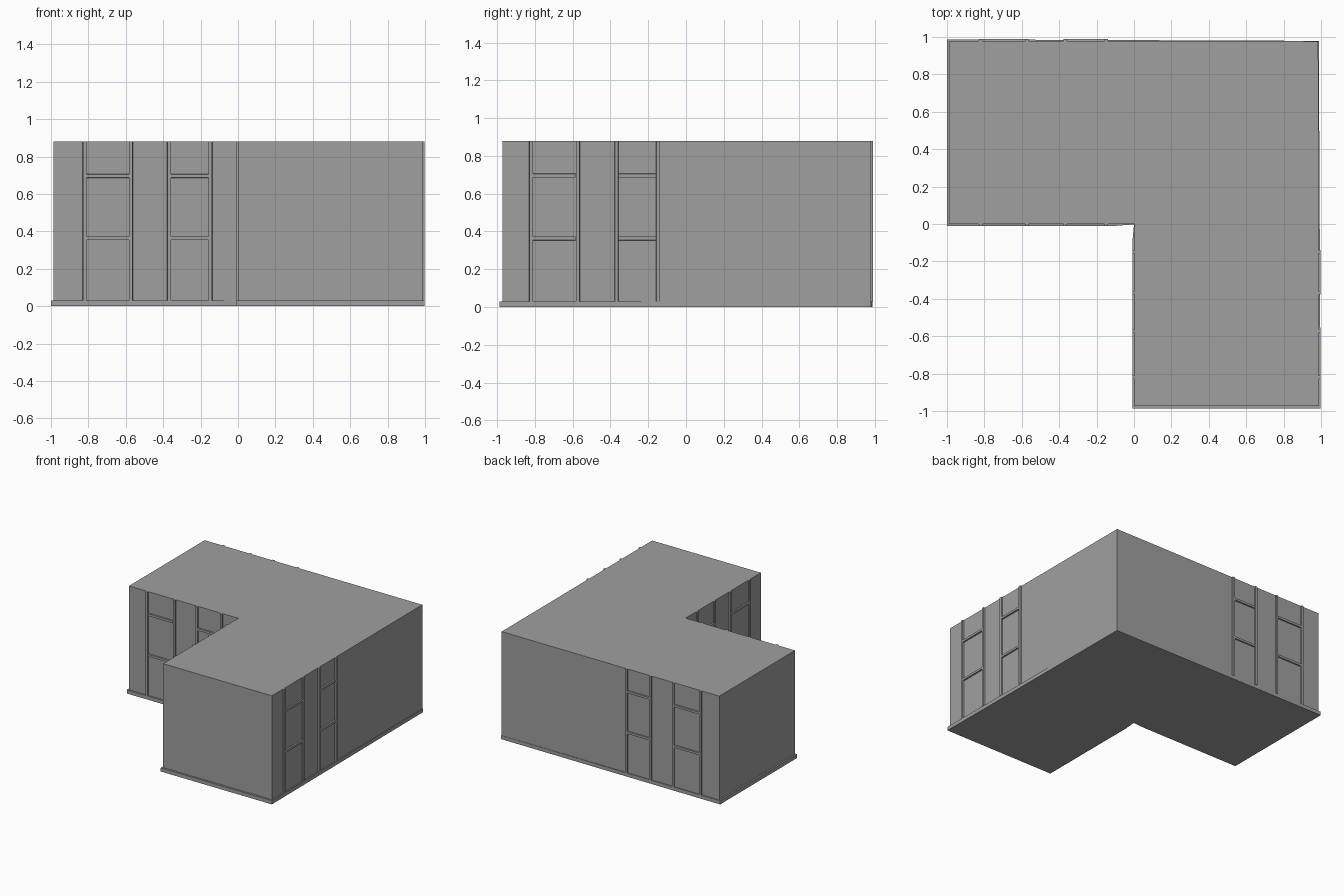
import bpy, bmesh
from mathutils import Vector

cube = bpy.data.objects.get("Cube")
if cube:
    bpy.data.objects.remove(cube, do_unlink=True)

HEIGHT, BASE = 0.88, 0.03

grey = bpy.data.materials.new("wall_grey")
grey.use_nodes = True
colour = (0.35, 0.35, 0.35, 1)
grey.diffuse_color = colour
grey.node_tree.nodes["Principled BSDF"].inputs["Base Color"].default_value = colour


def make_object(name, bm):
    bmesh.ops.recalc_face_normals(bm, faces=bm.faces)
    mesh = bpy.data.meshes.new(name)
    bm.to_mesh(mesh)
    bm.free()
    mesh.materials.append(grey)
    obj = bpy.data.objects.new(name, mesh)
    bpy.context.collection.objects.link(obj)
    return obj


def prism(name, outline, z0, z1):
    """Closed block made by raising a flat outline."""
    bm = bmesh.new()
    face = bm.faces.new([bm.verts.new((x, y, z0)) for x, y in outline])
    top = bmesh.ops.extrude_face_region(bm, geom=[face])["geom"]
    for v in top:
        if isinstance(v, bmesh.types.BMVert):
            v.co.z = z1
    return make_object(name, bm)


# L-shaped building block, with a plinth that fades out at the plain corner
prism("building_walls", [(-0.987, 0), (0.003, 0), (0.003, -0.972), (0.987, -0.972),
                         (0.985, 0.977), (-0.987, 0.979)], BASE, HEIGHT)
prism("plinth", [(-1, -0.01), (-0.1, -0.01), (0, -0.002), (-0.009, -0.1), (-0.009, -0.987),
                 (0.998, -0.987), (0.988, 0.979), (-1, 0.987)], 0, BASE)

POSTS = (-0.82, -0.573, -0.368, -0.148)
RAILS = (0.363, 0.696)
WIDTH, PROUD, TAPER = 0.022, 0.011, 0.002


def bar(bm, origin, along, out, u0, u1, z0, z1, taper_u, taper_z):
    """Box against a wall whose outer face is slightly narrower."""
    rings = []
    for depth, t in ((-0.005, 0), (PROUD, 1)):
        a, b = u0 + t * taper_u, u1 - t * taper_u
        c, d = z0 + t * taper_z, z1 - t * taper_z
        rings.append([bm.verts.new(origin + along * u + out * depth + Vector((0, 0, z)))
                      for u, z in ((a, c), (b, c), (b, d), (a, d))])
    inner, outer = rings
    bm.faces.new(inner)
    bm.faces.new(outer)
    for i in range(4):
        j = (i + 1) % 4
        bm.faces.new((inner[i], inner[j], outer[j], outer[i]))


def wall_frames(name, origin, along, out):
    """Two pairs of posts, each pair joined by two rails."""
    bm = bmesh.new()
    origin, along, out = Vector(origin), Vector(along), Vector(out)
    half = WIDTH / 2
    for u in POSTS:
        bar(bm, origin, along, out, u - half, u + half, BASE, HEIGHT, TAPER, 0)
    for left, right in (POSTS[:2], POSTS[2:]):
        for z in RAILS:
            bar(bm, origin, along, out, left + half, right - half,
                z - half, z + half, 0, TAPER)
    make_object(name, bm)


X, Y = (1, 0, 0), (0, 1, 0)
wall_frames("side_wing_front_frames", (0, 0, 0), X, (0, -1, 0))
wall_frames("side_wing_back_frames", (0, 0.978, 0), X, Y)
wall_frames("front_wing_inner_frames", (0.003, 0, 0), Y, (-1, 0, 0))
wall_frames("front_wing_outer_frames", (0.987, 0, 0), Y, X)
